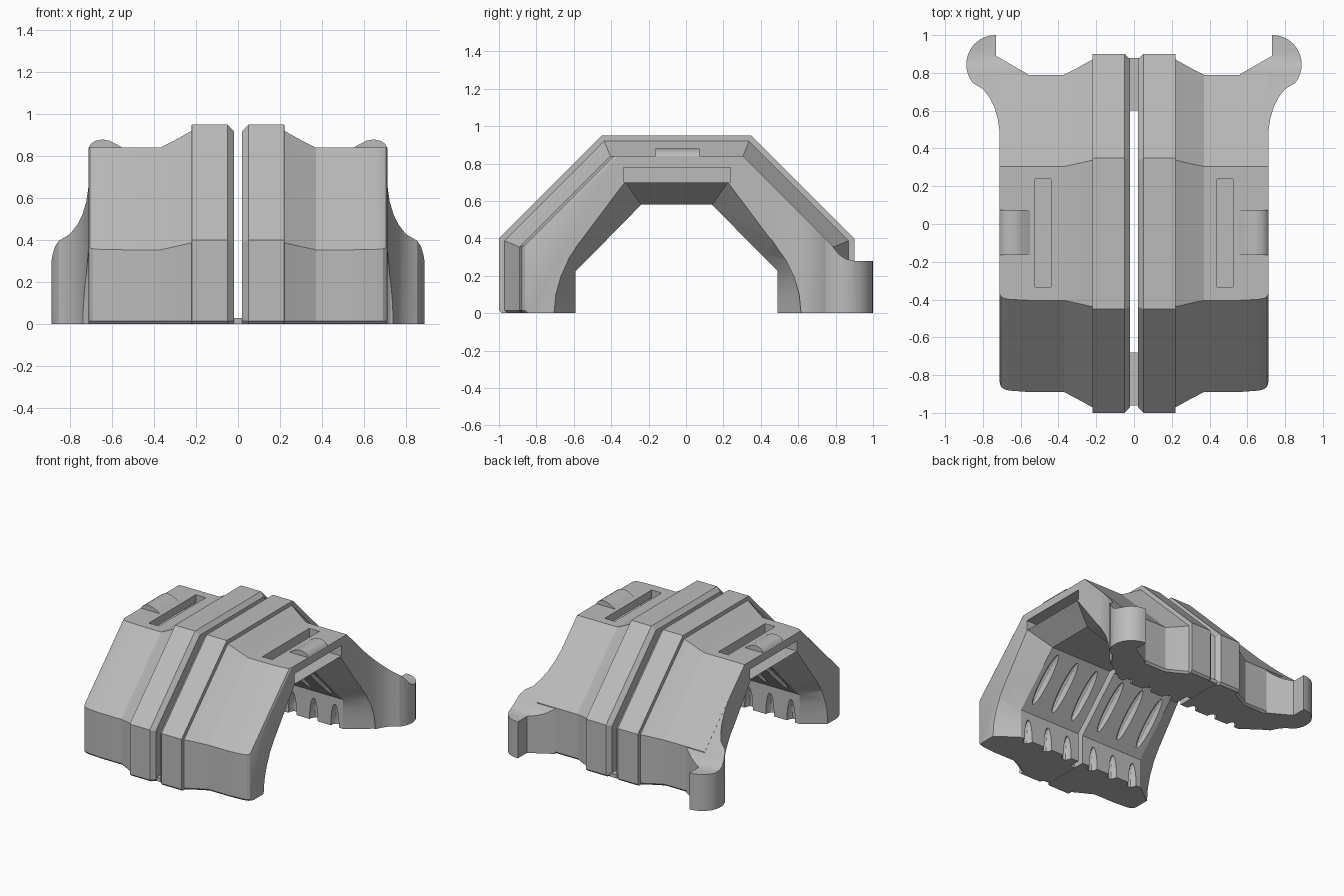
import bpy, bmesh, math
from mathutils import Vector, Matrix

cube = bpy.data.objects.get("Cube")
if cube:
    bpy.data.objects.remove(cube)

grey = bpy.data.materials.new("plain_grey")
grey.use_nodes = True
grey.diffuse_color = (0.5, 0.5, 0.5, 1)
grey.node_tree.nodes["Principled BSDF"].inputs["Base Color"].default_value = (0.5, 0.5, 0.5, 1)


def finish(name, bm):
    bmesh.ops.recalc_face_normals(bm, faces=bm.faces)
    mesh = bpy.data.meshes.new(name)
    bm.to_mesh(mesh)
    bm.free()
    mesh.materials.append(grey)
    ob = bpy.data.objects.new(name, mesh)
    bpy.context.collection.objects.link(ob)
    return ob


def loft(name, sections):
    """Skin a list of equal-length closed sections and cap both ends."""
    bm = bmesh.new()
    rings = [[bm.verts.new(p) for p in s] for s in sections]
    n = len(rings[0])
    for a, b in zip(rings, rings[1:]):
        for i in range(n):
            j = (i + 1) % n
            bm.faces.new((a[i], a[j], b[j], b[i]))
    bm.faces.new(rings[0])
    bm.faces.new(rings[-1])
    return finish(name, bm)


def prism_x(name, yz, x0, x1):
    return loft(name, [[(x, y, z) for y, z in yz] for x in (x0, x1)])


def box(name, x0, x1, y0, y1, z0, z1):
    return prism_x(name, [(y0, z0), (y1, z0), (y1, z1), (y0, z1)], x0, x1)


def combine(ob, other, operation):
    """Boolean two parts, bake the result and discard the second part."""
    mod = ob.modifiers.new("cut", "BOOLEAN")
    mod.operation, mod.object, mod.solver = operation, other, "EXACT"
    graph = bpy.context.evaluated_depsgraph_get()
    graph.update()
    mesh = bpy.data.meshes.new_from_object(ob.evaluated_get(graph))
    ob.modifiers.clear()
    ob.data = mesh
    bpy.data.objects.remove(other)


# Outer shell: one arch outline, inset by a depth that changes across the width
def arch(x, inset, front=0.0):
    f, s, lip = inset + front, inset + front * 0.5, 0.015
    top, knee = 0.95 - inset, 0.414 * inset
    fk = 0.4 + f - math.sqrt(2) * s
    ft = top - 1.4 + math.sqrt(2) * s
    yz = [(-1 + f + lip, 0), (-1 + f, lip), (-1 + f, fk), (ft, top),
          (0.35 - knee, top), (0.9 - inset, 0.4 - knee),
          (0.9 - inset, lip), (0.9 - inset - lip, 0)]
    return [(x, y, z) for y, z in yz]


shell = loft("arch_shell", [arch(*a) for a in (
    (0.02, 0.03), (0.05, 0), (0.22, 0), (0.221, 0.03), (0.30, 0.074), (0.37, 0.11),
    (0.55, 0.11), (0.66, 0.11, 0.008), (0.69, 0.11, 0.016),
    (0.705, 0.11, 0.03), (0.712, 0.11, 0.055))])

# Flared rear foot: rounded footprint trimmed by the slope and its concave toe
foot = [(0.56, 0.792), (0.73, 0.89), (0.73, 1.0)]
foot += [(0.735 + 0.153 * math.sin(a), 0.845 + 0.155 * math.cos(a))
         for a in [math.radians(d) for d in range(10, 131, 12)]]
foot += [(0.80, 0.715), (0.765, 0.67), (0.74, 0.62), (0.722, 0.56),
         (0.713, 0.50), (0.71, 0.46), (0.56, 0.46)]
wing = loft("rear_foot", [[(x, y, z) for x, y in foot] for z in (0, 0.8)])
slope = [(0.3, -0.1), (0.3, 0.843), (0.78, 0.363), (0.80, 0.335), (0.825, 0.309),
         (0.855, 0.29), (0.90, 0.28), (1.1, 0.28), (1.1, -0.1)]
combine(wing, prism_x("slope", slope, 0.4, 1.0), "INTERSECT")
combine(shell, wing, "UNION")

# Strap hump on the outer top edge
hump = [(0.55, 0.80), (0.55, 0.84), (0.58, 0.858), (0.61, 0.873), (0.645, 0.88),
        (0.68, 0.872), (0.70, 0.858), (0.711, 0.84), (0.711, 0.80)]
combine(shell, loft("hump", [[(x, y, z) for x, z in hump] for y in (-0.163, 0.073)]), "UNION")

# Tunnel that flares toward the open side
MID = -0.05


def mirrored(half):
    return half + [(2 * MID - y, z) for y, z in reversed(half)]


inner = mirrored([(-0.59, -0.1), (-0.59, 0), (-0.59, 0.08), (-0.59, 0.15),
                  (-0.59, 0.225), (-0.50, 0.315), (-0.24, 0.58)])
flare = mirrored([(-0.72, -0.1), (-0.715, 0), (-0.705, 0.10), (-0.68, 0.19),
                  (-0.635, 0.29), (-0.57, 0.39), (-0.33, 0.71)])
stations = ((-0.1, inner), (0.55, inner), (0.725, flare), (1.0, flare))
tunnel = loft("tunnel", [[(x, y, z) for y, z in sec] for x, sec in stations])
combine(shell, tunnel, "DIFFERENCE")

# Strap slot: in from the side, out through the top
combine(shell, box("side_slot", 0.44, 0.8, -0.333, 0.237, 0.70, 0.78), "DIFFERENCE")
combine(shell, box("top_slot", 0.44, 0.525, -0.333, 0.237, 0.705, 1.0), "DIFFERENCE")

# Lens-shaped grip grooves on the inner walls
bm = bmesh.new()
for x in (0.12, 0.30, 0.48):
    for side in (-1, 1):
        for y, z, tilt, length in ((0.35, 0.41, 45, 0.20), (0.54, 0.0, 0, 0.17)):
            turn = Matrix.Rotation(math.radians(side * tilt), 4, "X")
            place = Matrix.Translation((x, MID + side * y, z))
            size = Matrix.Diagonal((0.035, 0.05, length, 1))
            bmesh.ops.create_uvsphere(bm, u_segments=12, v_segments=12, radius=1,
                                      matrix=place @ turn @ size)
combine(shell, finish("grooves", bm), "DIFFERENCE")

# Second half, and thin ties joining the halves at the floor
mirror = shell.modifiers.new("mirror", "MIRROR")
mirror.use_mirror_merge = False
box("front_tie", -0.03, 0.03, -0.96, -0.68, 0.002, 0.03)
box("rear_tie", -0.03, 0.03, 0.6, 0.88, 0.002, 0.03)

bpy.ops.object.select_all(action="DESELECT")
shell.select_set(True)
bpy.context.view_layer.objects.active = shell
bpy.ops.object.shade_smooth_by_angle(angle=math.radians(25))
